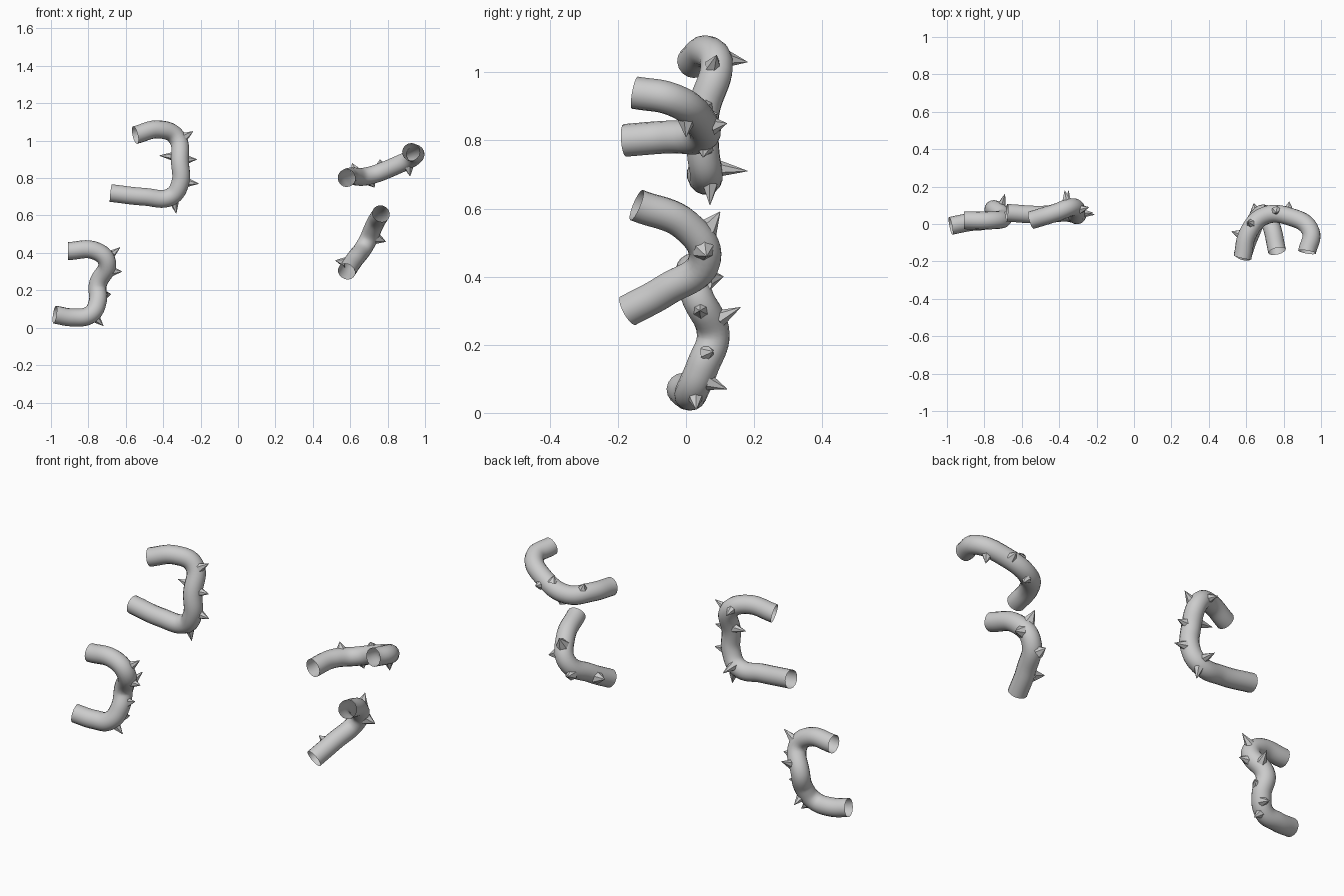
import bpy, bmesh
from mathutils import Vector, Matrix

if "Cube" in bpy.data.objects:
    bpy.data.objects.remove(bpy.data.objects["Cube"])

R = 0.048


def stem(name, pts):
    # open-ended round tube swept along a smooth path
    cu = bpy.data.curves.new(name, 'CURVE')
    cu.dimensions = '3D'
    cu.bevel_depth = R
    cu.bevel_resolution = 6
    cu.resolution_u = 8
    cu.use_fill_caps = False
    sp = cu.splines.new('BEZIER')
    sp.bezier_points.add(len(pts) - 1)
    for b, p in zip(sp.bezier_points, pts):
        b.co = p
        b.handle_left_type = b.handle_right_type = 'AUTO'
    ob = bpy.data.objects.new(name, cu)
    bpy.context.collection.objects.link(ob)
    bpy.ops.object.select_all(action='DESELECT')
    ob.select_set(True)
    bpy.context.view_layer.objects.active = ob
    bpy.ops.object.convert(target='MESH')
    bpy.ops.object.shade_smooth_by_angle()
    return bpy.context.view_layer.objects.active


def thorns(name, tube, tips, rad=0.025):
    # faceted cones growing from the closest spot on the tube to each tip
    bm = bmesh.new()
    for t in map(Vector, tips):
        v = min((v.co for v in tube.data.vertices), key=lambda c: (c - t).length)
        d = (t - v).normalized()
        base = v - d * 0.012
        turn = d.to_track_quat('Z', 'Y').to_matrix().to_4x4()
        bmesh.ops.create_cone(bm, cap_ends=False, segments=6, radius1=rad, radius2=0.001,
                              depth=(t - base).length,
                              matrix=Matrix.Translation((base + t) / 2) @ turn)
    me = bpy.data.meshes.new(name)
    bm.to_mesh(me)
    bm.free()
    bpy.context.collection.objects.link(bpy.data.objects.new(name, me))


# upper left hook
tube = stem("upper_left_stem", [
    (-.55, .02, 1.03), (-.42, .06, 1.06), (-.33, .09, 1.02), (-.31, .05, .88),
    (-.31, .05, .77), (-.36, .06, .7), (-.5, .05, .7), (-.68, .06, .72)])
thorns("upper_left_thorns", tube, [
    (-.24, .09, 1.05), (-.37, .18, 1.03), (-.22, .06, .9), (-.42, .08, .92),
    (-.21, .05, .77), (-.33, .07, .61), (-.35, .18, .71)])

# lower left hook
tube = stem("lower_left_stem", [
    (-.91, .02, .41), (-.76, .02, .41), (-.7, .03, .35), (-.75, .08, .23),
    (-.75, .05, .14), (-.79, .02, .07), (-.88, .01, .055), (-.98, -.01, .07)])
thorns("lower_left_thorns", tube, [
    (-.63, .05, .43), (-.62, .04, .3), (-.69, .16, .31), (-.68, .08, .18),
    (-.74, .12, .07), (-.72, .03, .01)])

# upper right arch
tube = stem("upper_right_stem", [
    (.58, -.18, .8), (.61, -.05, .81), (.69, .04, .81), (.83, .04, .86),
    (.945, -.04, .92), (.925, -.15, .94)])
thorns("upper_right_thorns", tube, [
    (.76, .06, .9), (.73, .05, .75), (.92, 0, .81), (.61, .01, .88),
    (.83, .12, .85)], 0.028)

# lower right arch
tube = stem("lower_right_stem", [
    (.765, -.145, .61), (.73, 0, .55), (.685, .055, .45), (.62, -.06, .36),
    (.58, -.17, .3)])
thorns("lower_right_thorns", tube, [
    (.79, .06, .46), (.7, .1, .59), (.52, -.04, .36), (.64, .11, .4)], 0.034)
